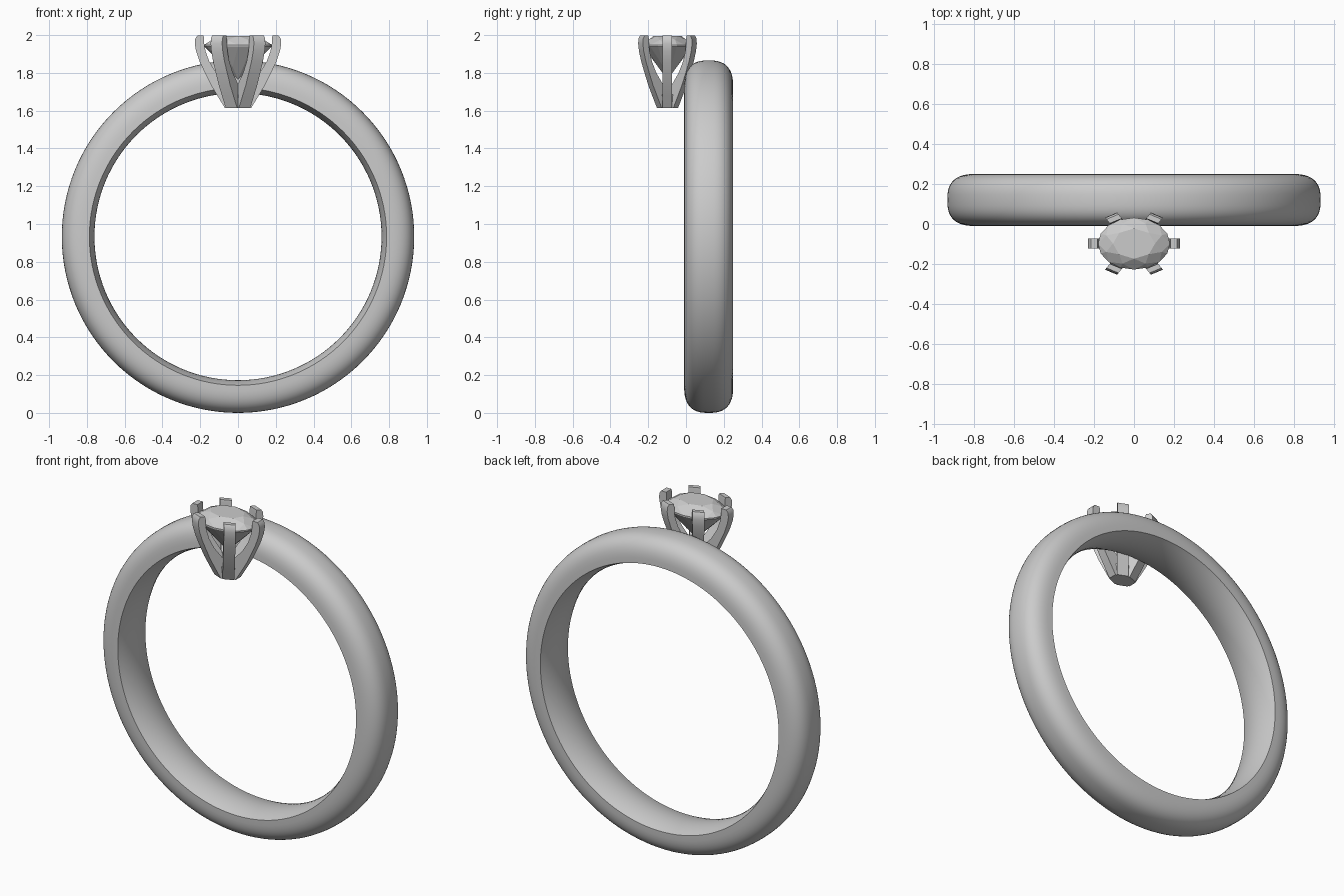
import bpy, bmesh, math

if "Cube" in bpy.data.objects:
    bpy.data.objects.remove(bpy.data.objects["Cube"])

HEAD_Y, SQUASH = -0.098, 0.72     # head centre and oval ratio


def finish(name, bm, angle=None):
    bmesh.ops.recalc_face_normals(bm, faces=bm.faces[:])
    me = bpy.data.meshes.new(name)
    bm.to_mesh(me)
    bm.free()
    ob = bpy.data.objects.new(name, me)
    bpy.context.collection.objects.link(ob)
    if angle:
        bpy.ops.object.select_all(action='DESELECT')
        ob.select_set(True)
        bpy.context.view_layer.objects.active = ob
        bpy.ops.object.shade_smooth_by_angle(angle=math.radians(angle))
    return ob


# Band: rounded outside, slightly convex comfort-fit inside, lathed about y
BAND_Y, BAND_Z, HALF, EDGE = 0.12, 0.933, 0.13, 0.787
profile = []
for i in range(25):               # outer curve, front to back
    a = math.pi * i / 24
    c, s = math.cos(a), math.sin(a)
    profile.append((-HALF * math.copysign(abs(c) ** 0.75, c), EDGE + 0.146 * s ** 0.75 if s > 1e-6 else EDGE))
for i in range(1, 10):            # inner curve, back to front
    t = 1 - 2 * i / 10
    profile.append((HALF * t, EDGE - 0.027 * (1 - t * t)))
bm = bmesh.new()
SEG = 128
rings = []
for k in range(SEG):
    a = 2 * math.pi * k / SEG
    rings.append([bm.verts.new((r * math.sin(a), BAND_Y + y, BAND_Z + r * math.cos(a))) for y, r in profile])
n = len(profile)
for k in range(SEG):
    p, q = rings[k], rings[(k + 1) % SEG]
    for i in range(n):
        j = (i + 1) % n
        bm.faces.new((p[i], p[j], q[j], q[i]))
finish("band", bm, 40)

# Prongs: (outer radius, inner radius, height) sections, six around the oval head
sections = [(0.070, 0.0, 1.615), (0.105, 0.01, 1.672), (0.143, 0.055, 1.735),
            (0.175, 0.115, 1.80), (0.203, 0.152, 1.86), (0.222, 0.172, 1.915),
            (0.229, 0.179, 1.955), (0.226, 0.179, 1.982), (0.215, 0.182, 1.997)]
for k in range(6):
    a = math.pi * k / 3
    bm = bmesh.new()
    loops = []
    for ro, ri, z in sections:
        loop = []
        for r, w in ((ri, -0.035), (ro, -0.035), (ro, 0.035), (ri, 0.035)):
            x = r * math.cos(a) - w * math.sin(a)
            y = r * math.sin(a) + w * math.cos(a)
            loop.append(bm.verts.new((x, HEAD_Y + SQUASH * y, z)))
        loops.append(loop)
    for p, q in zip(loops, loops[1:]):
        for i in range(4):
            j = (i + 1) % 4
            bm.faces.new((p[i], p[j], q[j], q[i]))
    bm.faces.new(loops[0])
    bm.faces.new(loops[-1])
    finish(f"prong_{k + 1}", bm, 35)

# Solid core where the prongs meet at the base
bm = bmesh.new()
bmesh.ops.create_cone(bm, cap_ends=True, segments=24, radius1=0.066, radius2=0.075, depth=0.07)
bmesh.ops.scale(bm, vec=(1, SQUASH, 1), verts=bm.verts)
bmesh.ops.translate(bm, vec=(0, HEAD_Y, 1.651), verts=bm.verts)
finish("setting_base", bm, 40)

# Oval brilliant stone: convex hull of table, crown, girdle, pavilion and culet
bm = bmesh.new()
for count, r, z, off in ((8, 0.105, 1.995, 0), (8, 0.15, 1.974, 0.5), (16, 0.180, 1.948, 0),
                         (16, 0.180, 1.940, 0), (8, 0.075, 1.832, 0.5), (1, 0.0, 1.765, 0)):
    for i in range(count):
        a = 2 * math.pi * (i + off) / count
        bm.verts.new((r * math.cos(a), HEAD_Y + SQUASH * r * math.sin(a), z))
bmesh.ops.convex_hull(bm, input=bm.verts[:])
bmesh.ops.dissolve_limit(bm, angle_limit=0.01, verts=bm.verts[:], edges=bm.edges[:])
finish("stone", bm)
